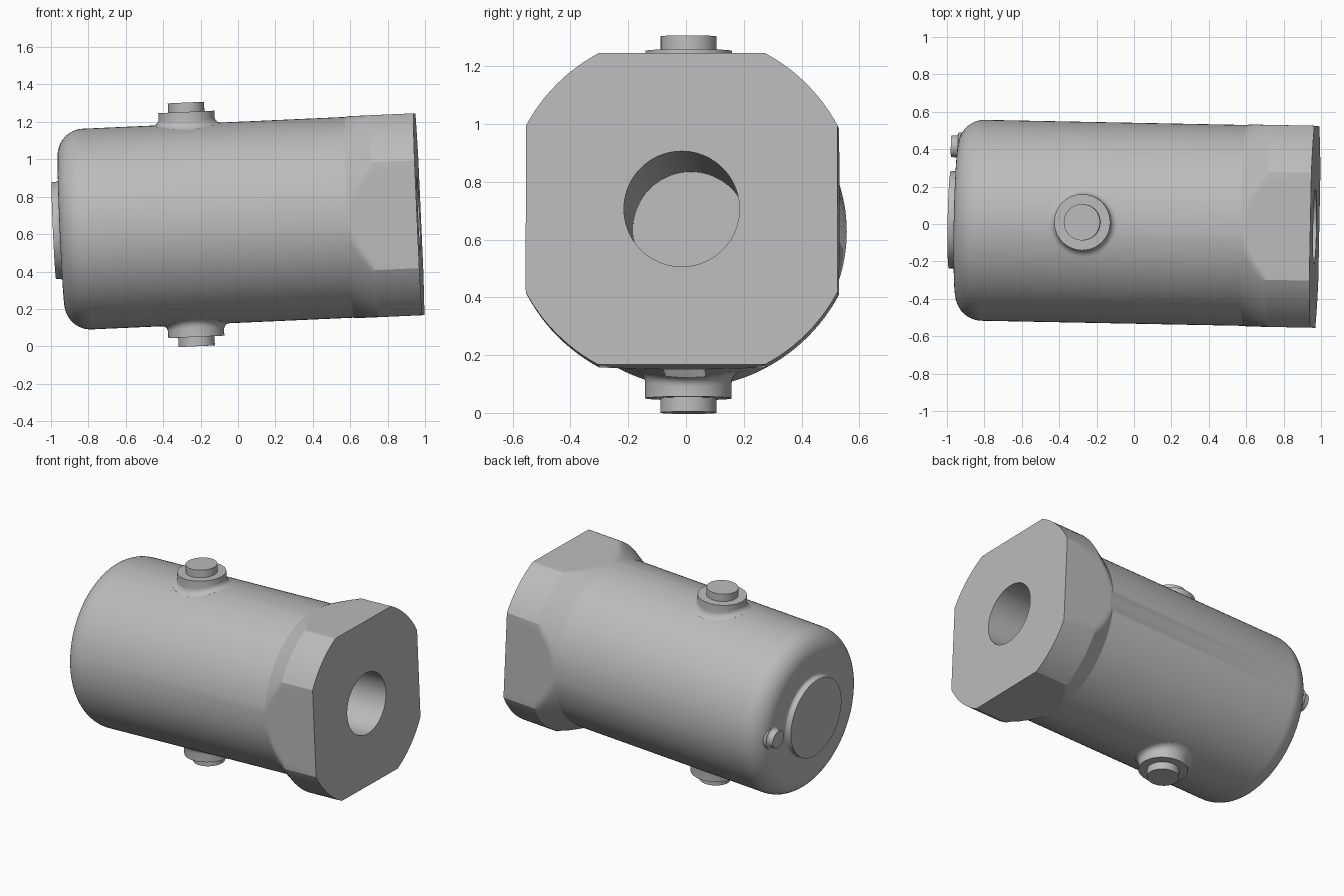
import bpy, bmesh, math
from mathutils import Vector, Matrix, Euler

cube = bpy.data.objects.get("Cube")
if cube:
    bpy.data.objects.remove(cube, do_unlink=True)

R_BODY, R_HEAD, FLAT = 0.537, 0.612, 0.54
X_END, X_FACE = -0.947, 0.968

# Whole fitting leans slightly in pitch and yaw
POSE = (Matrix.Translation((0, 0.004, 0.663))
        @ Euler((0, math.radians(-2.56), math.radians(-1.12))).to_matrix().to_4x4())

steel = bpy.data.materials.new("plain grey")
steel.use_nodes = True
GREY = (0.5, 0.5, 0.5, 1)
steel.diffuse_color = GREY
steel.node_tree.nodes["Principled BSDF"].inputs["Base Color"].default_value = GREY


def skin(name, rings):
    """Join successive rings of points and cap both ends."""
    bm = bmesh.new()
    loops = [[bm.verts.new(p) for p in ring] for ring in rings]
    n = len(loops[0])
    for a, b in zip(loops, loops[1:]):
        for i in range(n):
            j = (i + 1) % n
            bm.faces.new((a[i], a[j], b[j], b[i]))
    bm.faces.new(loops[0])
    bm.faces.new(loops[-1])
    bmesh.ops.recalc_face_normals(bm, faces=bm.faces)
    mesh = bpy.data.meshes.new(name)
    bm.to_mesh(mesh)
    bm.free()
    obj = bpy.data.objects.new(name, mesh)
    bpy.context.collection.objects.link(obj)
    mesh.materials.append(steel)
    obj.matrix_world = POSE
    bpy.ops.object.select_all(action='DESELECT')
    obj.select_set(True)
    bpy.context.view_layer.objects.active = obj
    bpy.ops.object.shade_smooth_by_angle(angle=math.radians(20))
    return obj


def circle(r, n):
    return [(r * math.cos(2 * math.pi * i / n), r * math.sin(2 * math.pi * i / n))
            for i in range(n)]


def quarter(steps):
    """Cosine and sine pairs over a quarter turn."""
    return [(math.cos(t * math.pi / 2 / steps), math.sin(t * math.pi / 2 / steps))
            for t in range(steps + 1)]


def clamp(v):
    return max(-FLAT, min(FLAT, v))


def axial_ring(r, x, n=128, y0=0):
    return [Vector((x, clamp(a + y0), clamp(b))) for a, b in circle(r, n)]


# Main body: rounded end, barrel, flared four-flat head and deep blind bore
ROUND = 0.14
profile = [(R_BODY - ROUND + ROUND * s, X_END + ROUND * (1 - c)) for c, s in quarter(12)]
profile += [(R_BODY + (R_HEAD - R_BODY) * k / 8, 0.595 + 0.14 * k / 8) for k in range(9)]
profile += [(R_HEAD, X_FACE), (0.2, X_FACE), (0.2, -0.63)]
skin("body_and_head", [axial_ring(r, x) for r, x in profile])


# Raised round pads on the closed end, with a small blend at the base
def end_pad(name, r, y0, tip, blend):
    prof = [(r + blend, X_END + 0.02)]
    prof += [(r + blend * (1 - s), X_END - blend * (1 - c)) for c, s in quarter(6)]
    prof.append((r, tip))
    skin(name, [axial_ring(pr, x, 64, y0) for pr, x in prof])


end_pad("end_disc", 0.26, 0.0, -0.986, 0.018)
end_pad("locating_pin", 0.058, 0.392, -0.986, 0.018)


# Opposed side bosses: blended collar with a smaller stub
def boss(side, sign):
    x0, blend, collar, stub = -0.25, 0.032, 0.15, 0.097

    def saddle(r, lift):
        return [Vector((x0 + a, b, sign * (math.sqrt(R_BODY ** 2 - b * b) + lift)))
                for a, b in circle(r, 64)]

    def level(r, z):
        return [Vector((x0 + a, b, sign * z)) for a, b in circle(r, 64)]

    rings = [saddle(collar + blend, -0.03)]
    rings += [saddle(collar + blend * (1 - s), blend * (1 - c)) for c, s in quarter(6)]
    rings += [level(collar, 0.602), level(stub, 0.602), level(stub, 0.652)]
    skin(side + "_boss", rings)


boss("upper", 1)
boss("lower", -1)
